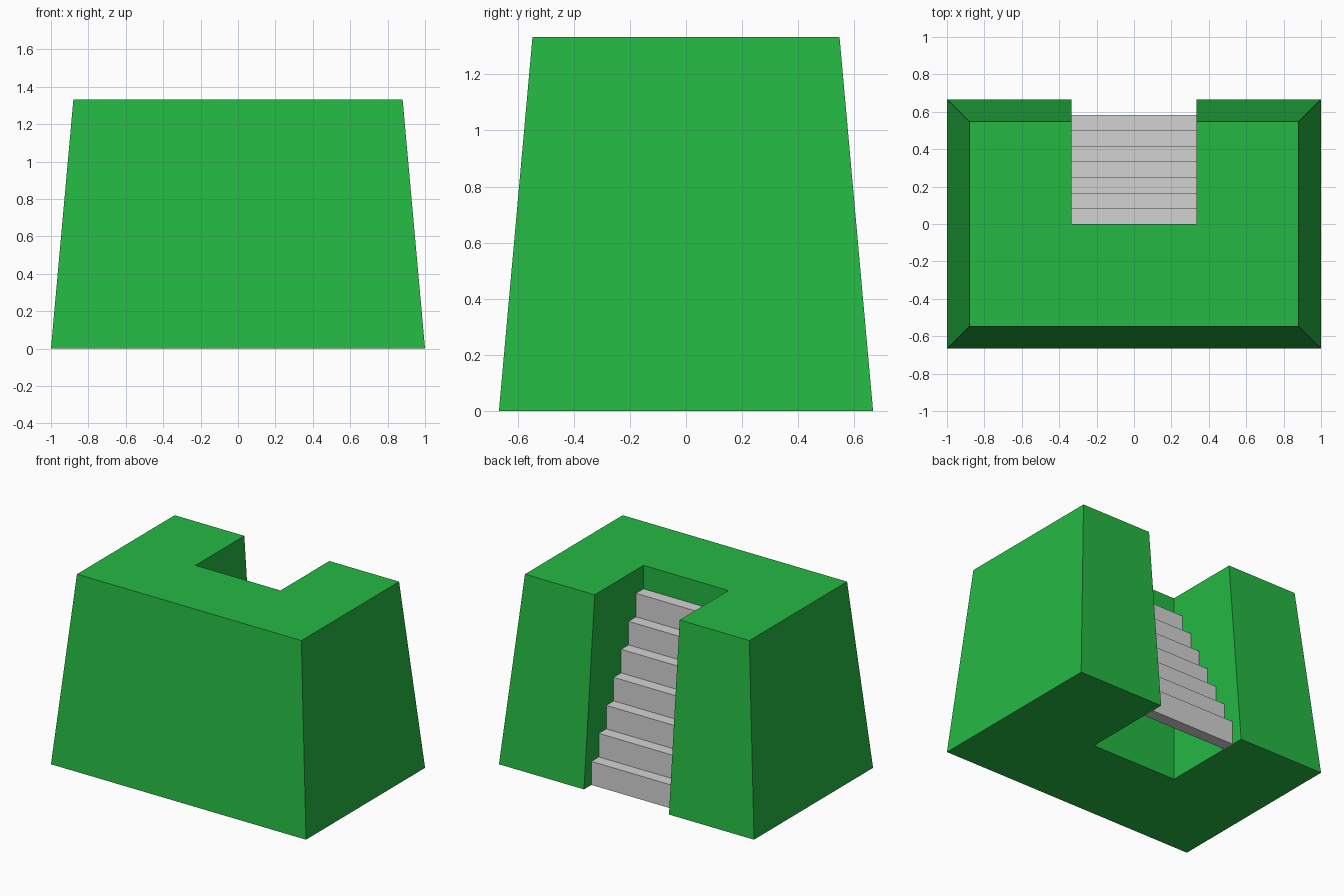
import bpy
import bmesh

old = bpy.data.objects.get("Cube")
if old:
    bpy.data.objects.remove(old, do_unlink=True)

HEIGHT = 4 / 3
HALF_GAP = 1 / 3
STEPS = 7
RISE, TREAD = 1 / 6, 1 / 12


def make_material(name, color):
    mat = bpy.data.materials.new(name)
    mat.use_nodes = True
    mat.diffuse_color = color
    mat.node_tree.nodes["Principled BSDF"].inputs["Base Color"].default_value = color
    return mat


def add_object(name, bm, mat):
    bmesh.ops.recalc_face_normals(bm, faces=bm.faces)
    mesh = bpy.data.meshes.new(name)
    bm.to_mesh(mesh)
    bm.free()
    mesh.materials.append(mat)
    obj = bpy.data.objects.new(name, mesh)
    bpy.context.collection.objects.link(obj)
    return obj


def u_outline(half_x, half_y):
    """U-shaped plan, open at the back."""
    side = [(half_x, -half_y), (half_x, half_y), (HALF_GAP, half_y), (HALF_GAP, 0)]
    return side + [(-x, y) for x, y in reversed(side)]


green = make_material("green", (0.018, 0.479, 0.056, 1))
grey = make_material("light grey", (0.65, 0.65, 0.65, 1))

# Tapered block with a straight stairwell cut into the back
bm = bmesh.new()
bottom = [bm.verts.new((x, y, 0)) for x, y in u_outline(1, 2 / 3)]
top = [bm.verts.new((x, y, HEIGHT)) for x, y in u_outline(0.88, 0.547)]
bm.faces.new(bottom)
bm.faces.new(top)
for i in range(len(bottom)):
    j = (i + 1) % len(bottom)
    bm.faces.new((bottom[i], bottom[j], top[j], top[i]))
add_object("tapered_block", bm, green)

# Stairs: one slab repeated upward and inward
bm = bmesh.new()
bmesh.ops.create_cube(bm, size=1)
bmesh.ops.scale(bm, vec=(2 * HALF_GAP, TREAD, RISE), verts=bm.verts)
stairs = add_object("stairs", bm, grey)
stairs.location = (0, (STEPS - 0.5) * TREAD, RISE / 2)
array = stairs.modifiers.new("steps", "ARRAY")
array.count = STEPS
array.use_relative_offset = False
array.use_constant_offset = True
array.constant_offset_displace = (0, -TREAD, RISE)
